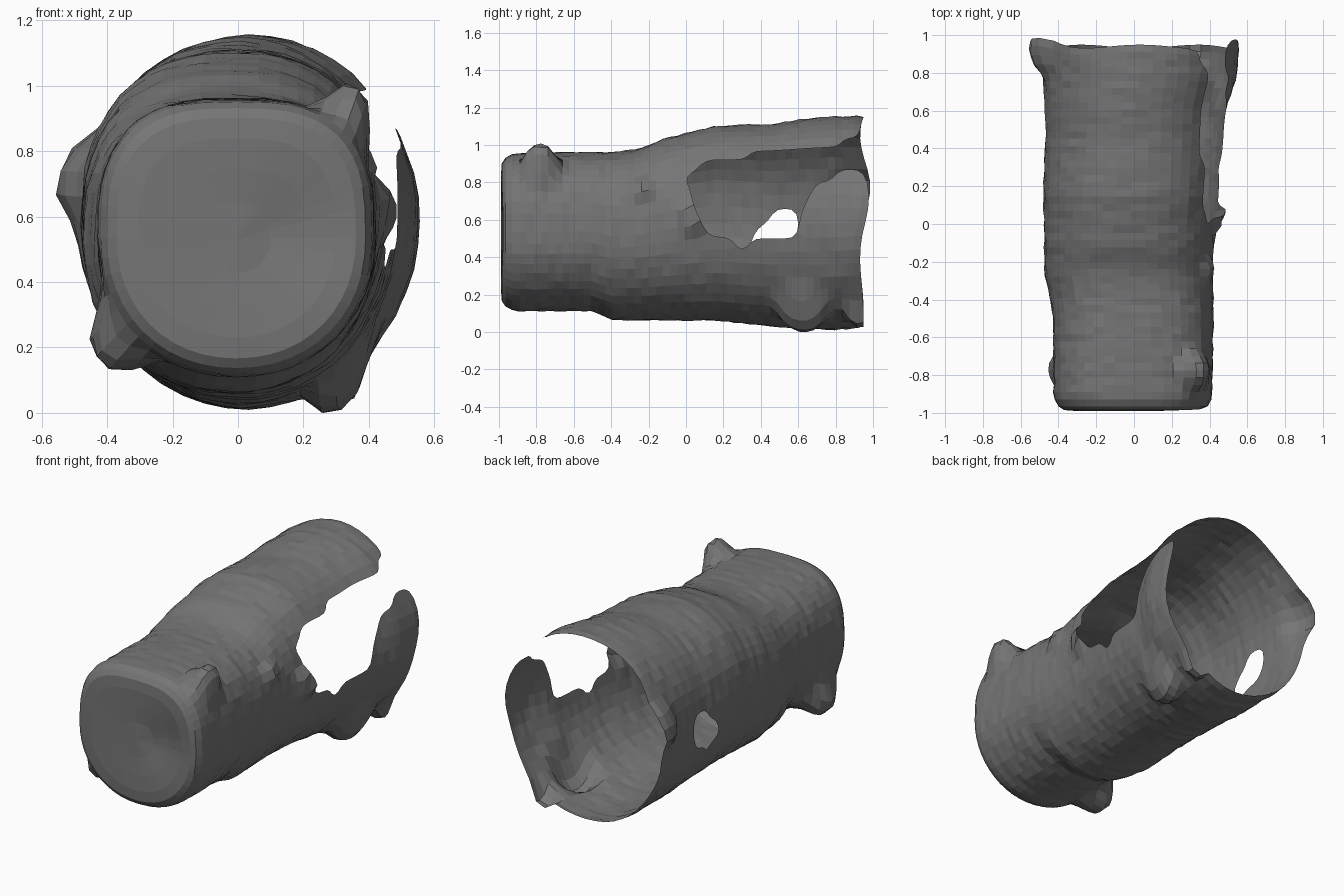
import bpy, bmesh, math, random
from mathutils import Vector

if "Cube" in bpy.data.objects:
    bpy.data.objects.remove(bpy.data.objects["Cube"])

random.seed(4)
SEG, RINGS = 48, 48

# stations along the log: y, xmin, xmax, zmin, zmax
STATIONS = [
    (-1.00, -.425, .415, .11, .955),
    (-0.50, -.43, .42, .11, .96),
    (-0.40, -.445, .42, .065, .96),
    (-0.25, -.475, .42, .06, .975),
    (-0.10, -.475, .425, .06, 1.04),
    (0.00, -.475, .43, .06, 1.06),
    (0.15, -.48, .45, .06, 1.10),
    (0.45, -.47, .475, .03, 1.11),
    (0.62, -.475, .49, .015, 1.135),
    (0.78, -.48, .545, .01, 1.15),
    (1.00, -.50, .56, .02, 1.155),
]
# knobs: position, outward direction, reach, radius
KNOBS = [
    ((.34, -.78, .87), (.35, 0, 1), .13, .10),
    ((-.34, -.77, .26), (-.8, 0, -.9), .13, .12),
    ((-.49, .92, .72), (-1, 0, .1), .07, .13),
    ((.33, .62, .14), (.05, 0, -1), .12, .13),
    ((.33, .93, .13), (.05, 0, -1), .09, .08),
    ((.43, .04, .62), (1, 0, 0), .05, .08),
    ((.40, -.24, .77), (1, 0, .4), .04, .06),
]
# hole outlines in (y, z)
RIGHT_HOLE = [(.03, .72), (0, .83), (.08, .89), (.2, .92), (.6, .98), (1.1, 1.04),
              (1.1, .87), (.93, .86), (.85, .85), (.7, .8), (.63, .68), (.61, .53),
              (.45, .48), (.3, .46), (.15, .49), (.1, .56)]
LEFT_HOLE = [(.32, .47), (.47, .63), (.52, .67), (.59, .66), (.6, .57), (.55, .44), (.42, .38)]


def station(y):
    y = max(-1, min(1, y))
    for a, b in zip(STATIONS, STATIONS[1:]):
        if y <= b[0]:
            t = (y - a[0]) / (b[0] - a[0])
            return [p + (q - p) * t for p, q in zip(a[1:], b[1:])]
    return STATIONS[-1][1:]


def section(y, ang, scale=1.0):
    """Point on the rounded cross-section, boxier on top towards the front."""
    x0, x1, z0, z1 = station(y)
    c, s = math.cos(ang), math.sin(ang)
    k = (1 - y) / 2
    n = 1.95 + k * .95 if s > 0 else 2.0 + k * .12
    ux = math.copysign(abs(c) ** (2 / n), c)
    uz = math.copysign(abs(s) ** (2 / n), s)
    return Vector(((x0 + x1) / 2 + ux * (x1 - x0) / 2 * scale, y,
                   (z0 + z1) / 2 + uz * (z1 - z0) / 2 * scale))


def inside(y, z, poly):
    hit = False
    for (y1, z1), (y2, z2) in zip(poly, poly[1:] + poly[:1]):
        if (z1 > z) != (z2 > z) and y < (y2 - y1) * (z - z1) / (z2 - z1) + y1:
            hit = not hit
    return hit


bm = bmesh.new()
# closed front end, rounded edge, then the long wall
layout = [(-.985, .25), (-.988, .5), (-.99, .72), (-.985, .87), (-.965, .94), (-.93, .985)]
layout += [(-.89 + 1.84 * i / RINGS, 1.0) for i in range(RINGS + 1)]
rings = []
for y, scale in layout:
    ring = []
    for i in range(SEG):
        a = 2 * math.pi * i / SEG
        # uneven broken rim at the back
        t = max(0, (y - .8) / .15)
        rim = t * (.012 * math.sin(5 * a) + .045 * math.exp(-((a - 2.8) / .25) ** 2)
                   + .035 * math.exp(-((a - .2) / .3) ** 2) - .01)
        p = section(y, a, scale)
        if scale == 1:
            p += Vector((math.cos(a), 0, math.sin(a))) * random.uniform(-.004, .004)
        p.y += rim
        # shallow dent in the front end
        if scale < .9:
            d = (p.x - .18) ** 2 + (p.z - .55) ** 2
            p.y += .03 * math.exp(-d / .025)
        ring.append(bm.verts.new(p))
    rings.append(ring)
for r0, r1 in zip(rings, rings[1:]):
    for i in range(SEG):
        j = (i + 1) % SEG
        bm.faces.new((r0[i], r0[j], r1[j], r1[i]))
centre = bm.verts.new((0, -.98, .53))
for i in range(SEG):
    bm.faces.new((centre, rings[0][(i + 1) % SEG], rings[0][i]))

# broken holes in both side walls
gone = []
for f in bm.faces:
    c = f.calc_center_median()
    if (c.x > .1 and inside(c.y, c.z, RIGHT_HOLE)) or (c.x < -.1 and inside(c.y, c.z, LEFT_HOLE)):
        gone.append(f)
bmesh.ops.delete(bm, geom=gone, context='FACES')

# soften the stair-stepped hole edges
for _ in range(2):
    moved = {}
    for v in bm.verts:
        if v.is_boundary:
            near = [e.other_vert(v).co for e in v.link_edges if e.is_boundary]
            if len(near) == 2:
                moved[v] = v.co * .5 + (near[0] + near[1]) * .25
    for v, co in moved.items():
        v.co = co

# knobs
for pos, direction, reach, radius in KNOBS:
    pos, direction = Vector(pos), Vector(direction).normalized()
    for v in bm.verts:
        d = (v.co - pos).length / radius
        v.co += direction * reach * math.exp(-d ** 4)

# stand on the ground
low = min(v.co.z for v in bm.verts)
for v in bm.verts:
    v.co.z -= low
bmesh.ops.recalc_face_normals(bm, faces=bm.faces)

mesh = bpy.data.meshes.new("hollow_log")
bm.to_mesh(mesh)
bm.free()
log = bpy.data.objects.new("hollow_log", mesh)
bpy.context.collection.objects.link(log)
grey = bpy.data.materials.new("weathered grey")
grey.diffuse_color = (.18, .18, .18, 1)
grey.use_nodes = True
grey.node_tree.nodes["Principled BSDF"].inputs["Base Color"].default_value = grey.diffuse_color
mesh.materials.append(grey)
